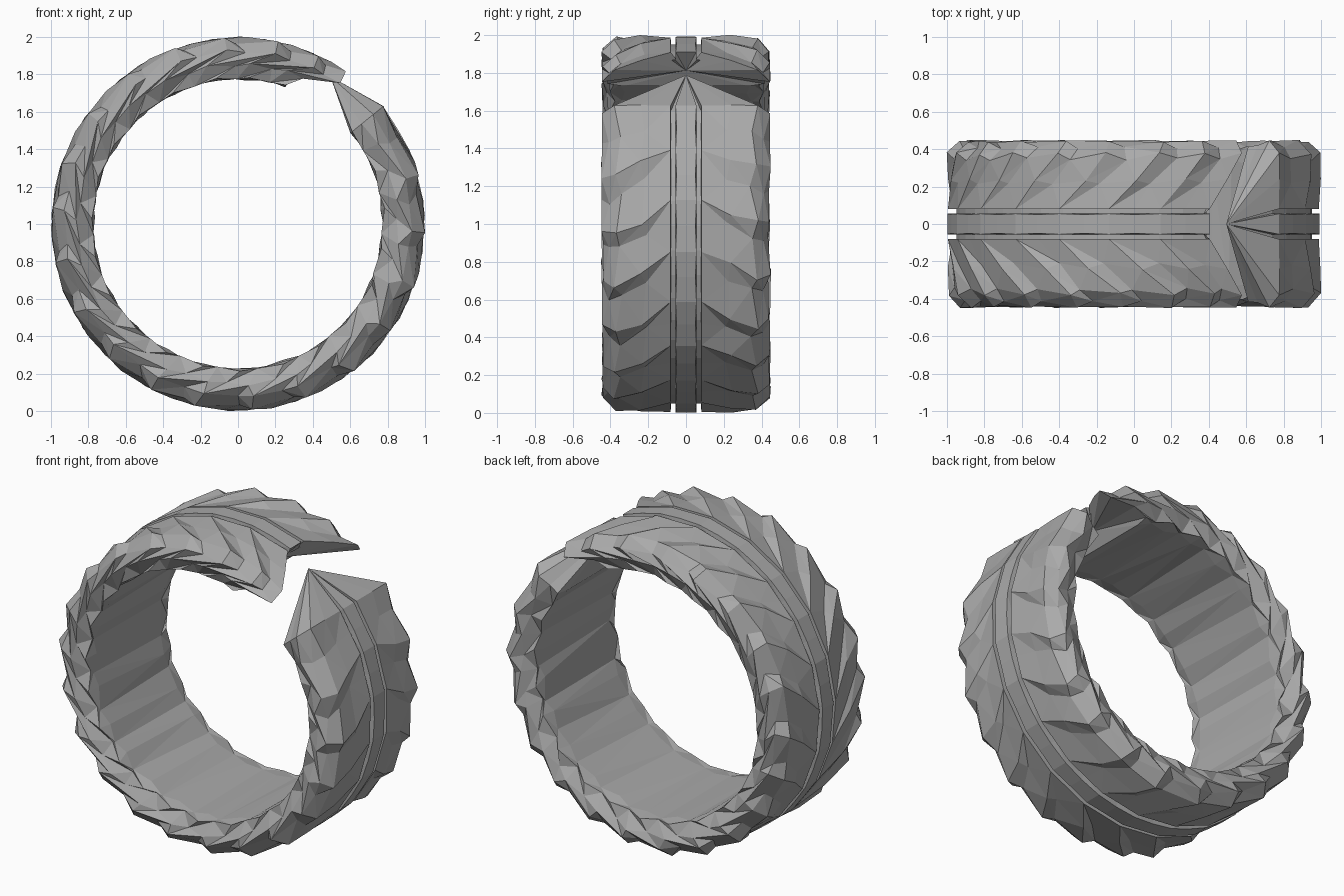
import bpy, bmesh, math, random

random.seed(4)
cube = bpy.data.objects.get("Cube")
if cube:
    bpy.data.objects.remove(cube)

rubber = bpy.data.materials.new("grey rubber")
rubber.diffuse_color = (0.4, 0.4, 0.4, 1)
rubber.use_nodes = True
rubber.node_tree.nodes["Principled BSDF"].inputs["Base Color"].default_value = (0.4, 0.4, 0.4, 1)

LUGS = 21
ROWS = LUGS * 2          # a raised row and a sunk row for every lug
FIRST, LAST = 39, -294   # the open band runs clockwise between these angles

# Half section, centre to inner face: (y, radius) on raised rows, then on sunk rows,
# then the backward slant and the forward lean of sunk rows in degrees
HALF = [
    (0.055, 0.998, 0.050, 0.992, 0, 0),   # centre rib
    (0.056, 0.950, 0.056, 0.950, 0, 0),   # groove floor
    (0.080, 0.950, 0.080, 0.950, 0, 0),
    (0.081, 0.995, 0.081, 0.985, 0, 0),   # tread block
    (0.240, 1.000, 0.220, 0.975, 5, 4),
    (0.380, 0.998, 0.350, 0.970, 9, 4),   # shoulder
    (0.446, 0.930, 0.410, 0.920, 9, 3),
    (0.420, 0.850, 0.446, 0.865, 5, 0),   # sidewall
    (0.415, 0.785, 0.385, 0.775, 2, -1),  # inner rim
    (0.330, 0.772, 0.350, 0.785, 2, 0),
]


def point(angle, radius, y):
    a = math.radians(angle)
    return (radius * math.cos(a), y, 1 + radius * math.sin(a))


def section(row):
    """Closed cross section points at one row of the band."""
    sunk = row % 2 == 1
    t = row / ROWS
    fade = min(1, row / 3, (ROWS - row) / 3)
    pts = []
    for side in (1, -1):
        half = []
        for i, (y0, r0, y1, r1, slant, lean) in enumerate(HALF):
            y, r = (y1, r1) if sunk else (y0, r0)
            wobble = fade if i > 3 else 0
            y += random.uniform(-0.012, 0.004) * wobble
            r += random.uniform(-0.008, 0.003) * wobble
            # the last end has two outer horns and a notch between them
            if r0 > 0.9:
                last = LAST - 12 * min(1, max(0, y0 - 0.08) / 0.32)
            else:
                last = LAST + (5 if r0 < 0.8 else 0)
            angle = FIRST + (last - FIRST) * t
            angle -= slant * fade * (0.7 if side > 0 else 1.1)
            angle += random.uniform(-1.5, 1.5) * wobble
            # sunk rows lean towards the crest, making steep steps
            if sunk:
                angle += lean * fade
            half.append(point(angle, r, side * y))
        pts += half if side > 0 else half[::-1]
    return pts


bm = bmesh.new()
rows = [[bm.verts.new(p) for p in section(k)] for k in range(ROWS + 1)]
count = len(rows[0])

# Skin, split along alternating diagonals for the faceted lugs
for k in range(ROWS):
    for i in range(count):
        j = (i + 1) % count
        a, b, c, d = rows[k][i], rows[k][j], rows[k + 1][j], rows[k + 1][i]
        if (i < count // 2) == (k % 2 == 0):
            bm.faces.new((a, b, c))
            bm.faces.new((a, c, d))
        else:
            bm.faces.new((a, b, d))
            bm.faces.new((b, c, d))

# Pointed first end and recessed last end
caps = ((rows[0], point(58, 0.93, 0)), (rows[-1], point(69, 0.87, 0)))
for ring, tip in caps:
    apex = bm.verts.new(tip)
    for i in range(count):
        bm.faces.new((ring[i], ring[(i + 1) % count], apex))

bmesh.ops.recalc_face_normals(bm, faces=bm.faces[:])
mesh = bpy.data.meshes.new("tread_band")
bm.to_mesh(mesh)
bm.free()
mesh.materials.append(rubber)
band = bpy.data.objects.new("tread_band", mesh)
bpy.context.collection.objects.link(band)
